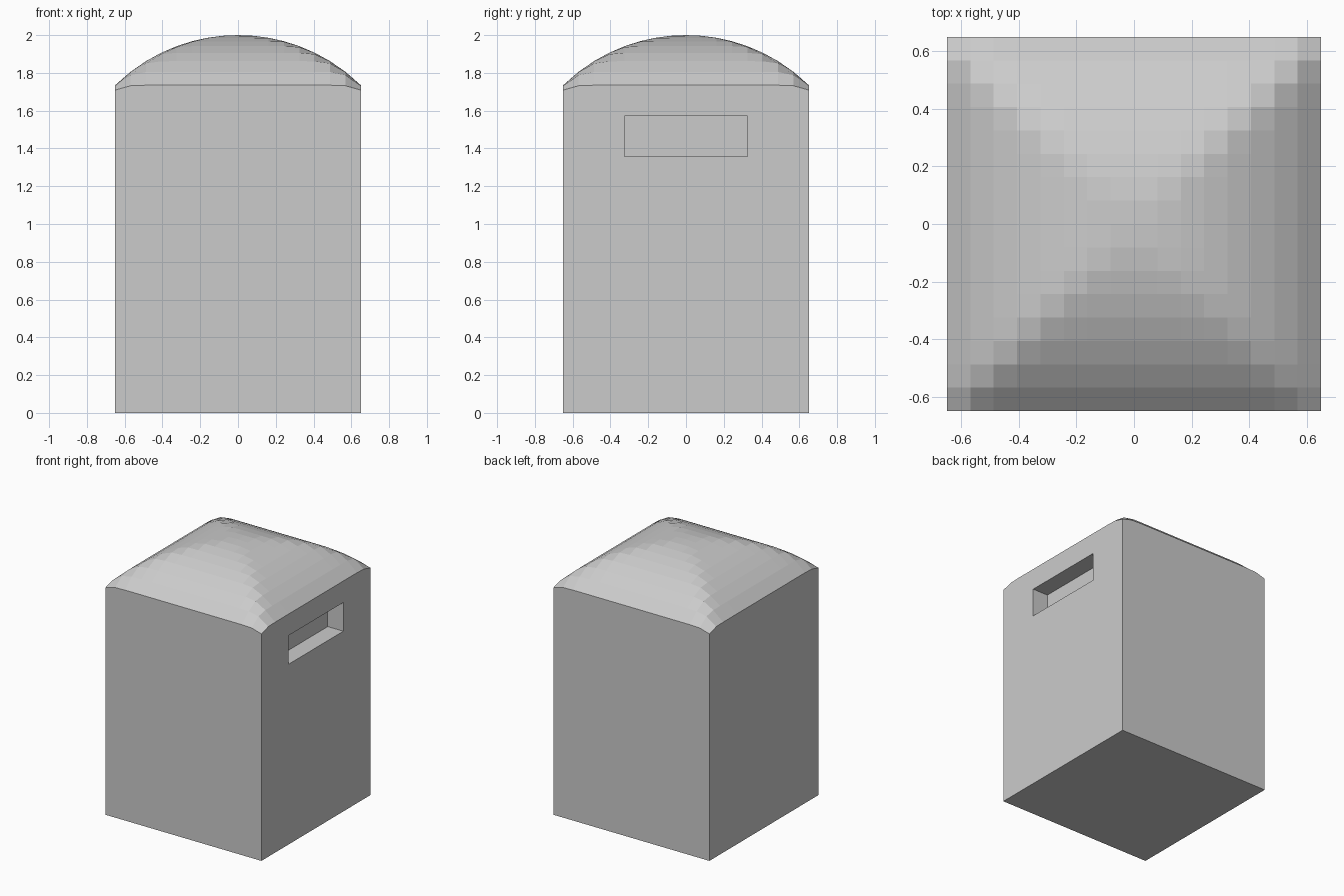
import bpy, bmesh, math

if "Cube" in bpy.data.objects:
    bpy.data.objects.remove(bpy.data.objects["Cube"])

HALF = 0.65       # half width of the square body
SAG = 0.265       # drop of the dome from crown to rim
R = (HALF**2 + SAG**2) / (2 * SAG)
P = 18            # roundness of the four dome hips


def dome_z(x, y):
    r = ((abs(x) / HALF)**P + (abs(y) / HALF)**P)**(1 / P) * HALF
    return 2 - R + math.sqrt(R * R - r * r)


# Body and domed lid: a 16 x 16 faceted dome with its rim dropped to the ground
bm = bmesh.new()
bmesh.ops.create_grid(bm, x_segments=16, y_segments=16, size=HALF)
rim = [e for e in bm.edges if e.is_boundary]
ext = bmesh.ops.extrude_edge_only(bm, edges=rim)["geom"]
low = {v for v in ext if isinstance(v, bmesh.types.BMVert)}
for v in bm.verts:
    v.co.z = 0 if v in low else dome_z(v.co.x, v.co.y)
bmesh.ops.contextual_create(bm, geom=[e for e in bm.edges if e.is_boundary])
bmesh.ops.recalc_face_normals(bm, faces=bm.faces)
mesh = bpy.data.meshes.new("bin_body")
bm.to_mesh(mesh)
bm.free()
body = bpy.data.objects.new("bin_body", mesh)
bpy.context.collection.objects.link(body)

# Recessed slot in the right side
bpy.ops.mesh.primitive_cube_add(size=1, location=(HALF, 0, 1.465))
cutter = bpy.context.object
cutter.name = "slot_cutter"
cutter.scale = (0.26, 0.65, 0.216)
cutter.hide_render = True
cut = body.modifiers.new("slot", 'BOOLEAN')
cut.operation = 'DIFFERENCE'
cut.solver = 'EXACT'
cut.object = cutter
bpy.context.view_layer.objects.active = body
bpy.ops.object.modifier_apply(modifier=cut.name)
bpy.data.objects.remove(cutter)
